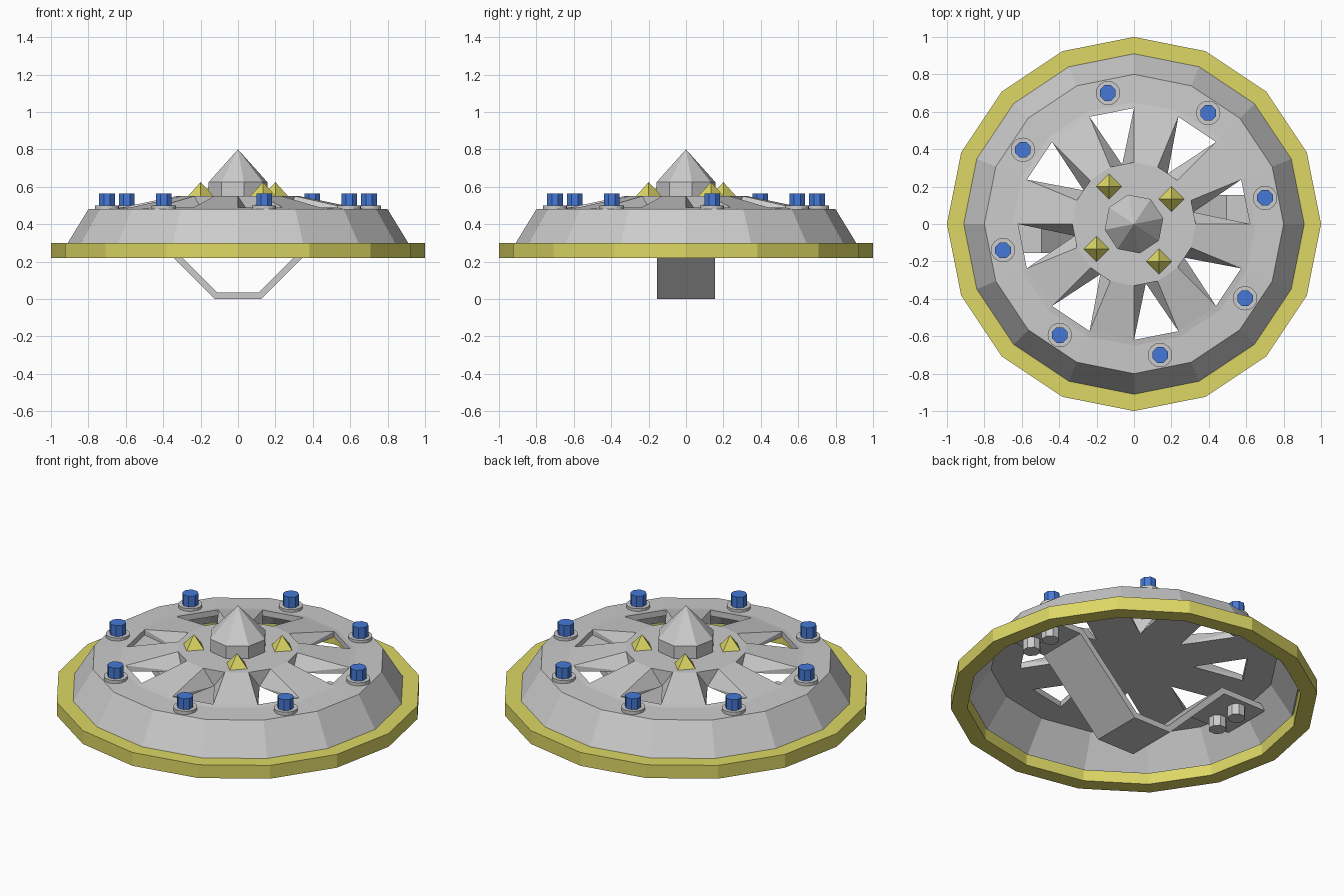
import bpy, bmesh
from math import sin, cos, pi

cube = bpy.data.objects.get("Cube")
if cube:
    bpy.data.objects.remove(cube)

SIDES = 16
STEP = 2 * pi / SIDES


def material(name, color):
    m = bpy.data.materials.new(name)
    m.use_nodes = True
    m.diffuse_color = (*color, 1)
    m.node_tree.nodes["Principled BSDF"].inputs["Base Color"].default_value = (*color, 1)
    return m


GREY = material("steel grey", (0.6, 0.6, 0.6))
YELLOW = material("brass yellow", (0.72, 0.68, 0.13))
BLUE = material("blue", (0.06, 0.19, 0.68))


def finish(bm, name, mat):
    bmesh.ops.recalc_face_normals(bm, faces=bm.faces)
    mesh = bpy.data.meshes.new(name)
    bm.to_mesh(mesh)
    bm.free()
    mesh.materials.append(mat)
    obj = bpy.data.objects.new(name, mesh)
    bpy.context.collection.objects.link(obj)
    return obj


def ring(bm, r, z, n=SIDES, turn=0.0, x=0.0, y=0.0):
    return [bm.verts.new((x + r * cos(turn + i * 2 * pi / n),
                          y + r * sin(turn + i * 2 * pi / n), z)) for i in range(n)]


def bridge(bm, a, b):
    n = len(a)
    for i in range(n):
        j = (i + 1) % n
        bm.faces.new((a[i], a[j], b[j], b[i]))


def turned(name, mat, profile, n, turn=0.0, x=0.0, y=0.0):
    """Closed faceted solid from (radius, z) pairs; zero radius at the end makes a point."""
    bm = bmesh.new()
    loops = [ring(bm, r, z, n, turn, x, y) for r, z in profile if r > 0]
    for a, b in zip(loops, loops[1:]):
        bridge(bm, a, b)
    bm.faces.new(loops[0])
    if profile[-1][0] == 0:
        tip = bm.verts.new((x, y, profile[-1][1]))
        for i in range(n):
            bm.faces.new((loops[-1][i], loops[-1][(i + 1) % n], tip))
    else:
        bm.faces.new(loops[-1])
    return finish(bm, name, mat)


# Outer rim: square-section hoop
bm = bmesh.new()
loops = [ring(bm, r, z) for r, z in ((0.91, 0.22), (1, 0.22), (1, 0.30), (0.91, 0.30))]
for k in range(4):
    bridge(bm, loops[k], loops[(k + 1) % 4])
finish(bm, "rim", YELLOW)

# Shield body: sloped wall, flat shoulder, eight spokes and a raised hub
bm = bmesh.new()
outer = [ring(bm, r, z) for r, z in ((0.91, 0.30), (0.80, 0.48), (0.65, 0.485), (0.62, 0.49))]
inner = [ring(bm, r, z) for r, z in ((0.90, 0.28), (0.78, 0.455), (0.62, 0.455))]
for loops in (outer, inner):
    for a, b in zip(loops, loops[1:]):
        bridge(bm, a, b)
bridge(bm, outer[0], inner[0])
top, low = outer[-1], inner[-1]
hub = ring(bm, 0.33, 0.55)
notch = ring(bm, 0.33 * cos(STEP / 2), 0.455, 8, STEP / 2)
bm.faces.new(hub)
bm.faces.new(notch)
for i in range(SIDES):
    j = (i + 1) % SIDES
    m = notch[i // 2]
    if i % 2:
        # solid spoke, top and underside
        bm.faces.new((top[i], top[j], hub[j], hub[i]))
        bm.faces.new((low[i], low[j], notch[(i // 2 + 1) % 8], m))
    else:
        # wedge window, walls running down to the notch point
        bm.faces.new((top[i], top[j], low[j], low[i]))
        bm.faces.new((hub[i], hub[j], m))
        for k in (i, j):
            bm.faces.new((top[k], hub[k], m))
            bm.faces.new((top[k], m, low[k]))
finish(bm, "shield_body", GREY)

# Central boss with pointed cap
turned("center_boss", GREY, ((0.16, 0.54), (0.16, 0.625), (0, 0.80)), 8, STEP / 2)

# Four pyramid studs around the boss
for k in range(4):
    a = 1.5 * STEP + k * pi / 2
    turned(f"pyramid_stud_{k + 1}", YELLOW, ((0.07, 0.548), (0, 0.625)), 4, 0,
           0.24 * cos(a), 0.24 * sin(a))

# Eight blue buttons on round washers
for k in range(8):
    a = STEP / 2 + k * pi / 4
    x, y = 0.714 * cos(a), 0.714 * sin(a)
    turned(f"button_washer_{k + 1}", GREY, ((0.065, 0.47), (0.065, 0.50)), 16, 0, x, y)
    turned(f"button_{k + 1}", BLUE, ((0.045, 0.50), (0.045, 0.565)), 8, pi / 8, x, y)

# Bent strap handle across the back
half = ((0.125, 0.0), (0.51, 0.385), (0.80, 0.385))
half_top = ((0.11, 0.035), (0.495, 0.42), (0.80, 0.42))
under = [(-x, z) for x, z in reversed(half)] + list(half)
over = [(-x, z) for x, z in reversed(half_top)] + list(half_top)
bm = bmesh.new()
sections = [[bm.verts.new((x, y, z)) for (x, z), y in
             ((u, -0.155), (u, 0.155), (o, 0.155), (o, -0.155))]
            for u, o in zip(under, over)]
for a, b in zip(sections, sections[1:]):
    bridge(bm, a, b)
bm.faces.new(sections[0])
bm.faces.new(sections[-1])
finish(bm, "handle_strap", GREY)

# Bolts under the strap ends
for side, sx in (("left", 1), ("right", -1)):
    for place, sy in (("back", 1), ("front", -1)):
        turned(f"handle_bolt_{side}_{place}", GREY, ((0.05, 0.32), (0.05, 0.39)), 8, pi / 8,
               sx * 0.66, sy * 0.08)
